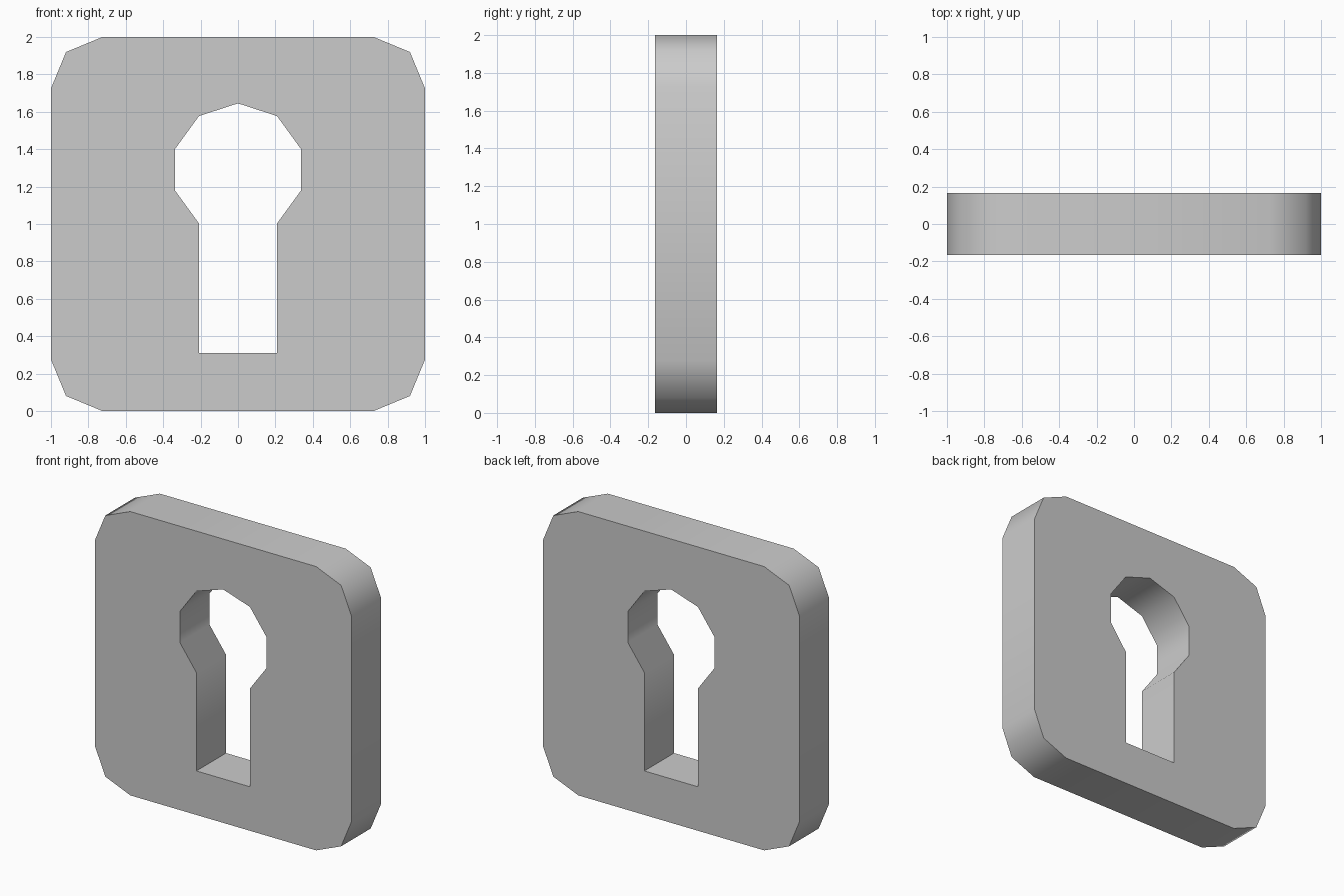
import bpy, bmesh
from math import sin, cos, radians

if "Cube" in bpy.data.objects:
    bpy.data.objects.remove(bpy.data.objects["Cube"])

HALF_DEPTH = 0.165


def arc(cx, cz, r, start, step, count):
    """Points on a circle, angle measured from +z towards +x."""
    angles = [radians(start + step * i) for i in range(count)]
    return [(cx + r * sin(a), cz + r * cos(a)) for a in angles]


# Plate outline: square with two-segment rounded corners
R = 0.275
C = 1 - R
outline = []
for i, (sx, sz) in enumerate([(1, 1), (1, -1), (-1, -1), (-1, 1)]):
    outline += arc(sx * C, 1 + sz * C, R, 90 * i, 45, 3)

# Keyhole outline: ten-sided round head with a straight slot below
keyhole = arc(0, 1.29, 0.355, -144, 36, 9)
slot = keyhole[-1][0]
keyhole += [(slot, 0.31), (-slot, 0.31)]

# Fill between the two loops, then extrude through the depth
bm = bmesh.new()
edges = []
for loop in (outline, keyhole):
    vs = [bm.verts.new((x, -HALF_DEPTH, z)) for x, z in loop]
    edges += [bm.edges.new((v, vs[(i + 1) % len(vs)])) for i, v in enumerate(vs)]
bmesh.ops.triangle_fill(bm, edges=edges, use_beauty=True, normal=(0, -1, 0))
ext = bmesh.ops.extrude_face_region(bm, geom=bm.faces[:], use_keep_orig=True)
moved = [g for g in ext["geom"] if isinstance(g, bmesh.types.BMVert)]
bmesh.ops.translate(bm, verts=moved, vec=(0, 2 * HALF_DEPTH, 0))
bmesh.ops.recalc_face_normals(bm, faces=bm.faces[:])

mesh = bpy.data.meshes.new("keyhole_plate")
bm.to_mesh(mesh)
bm.free()
plate = bpy.data.objects.new("keyhole_plate", mesh)
bpy.context.collection.objects.link(plate)

# Smooth rim and round head, crisp front, back and slot corners
bpy.context.view_layer.objects.active = plate
plate.select_set(True)
bpy.ops.object.shade_smooth_by_angle(angle=radians(50))
